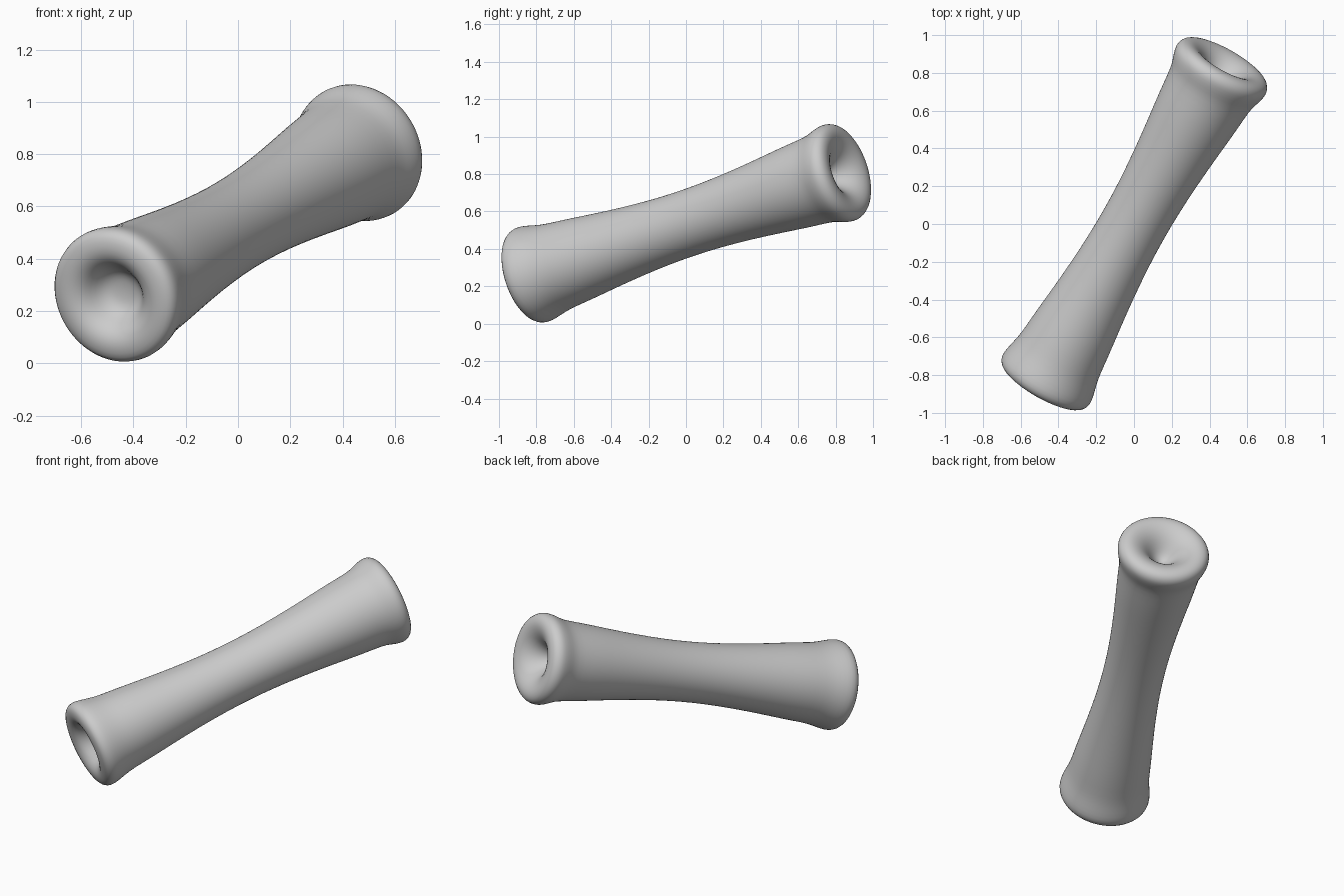
import bpy, bmesh, math
from mathutils import Vector, Matrix

if "Cube" in bpy.data.objects:
    bpy.data.objects.remove(bpy.data.objects["Cube"])

SEGMENTS = 40

# Lathe profile as (distance along the axis, radius), from the front dimple to the back dimple
front_dimple = [(-0.92, 0.03), (-0.925, 0.06), (-0.945, 0.09), (-0.985, 0.115), (-1.015, 0.14)]
front_rim = [(-1.034, 0.18), (-1.03, 0.225), (-1.017, 0.255), (-0.985, 0.269), (-0.94, 0.262), (-0.88, 0.247)]
shaft = [(-0.82, 0.236), (-0.7, 0.227), (-0.55, 0.21), (-0.35, 0.191), (-0.15, 0.179)]
back_rim = [(0.88, 0.244), (0.92, 0.259), (0.96, 0.270), (0.99, 0.271), (1.02, 0.255), (1.033, 0.225), (1.034, 0.19)]
back_dimple = [(1.017, 0.145), (0.985, 0.105), (0.94, 0.07), (0.91, 0.045), (0.895, 0.02)]
profile = (front_dimple + front_rim + shaft + [(0.0, 0.177)]
           + [(-s, r) for s, r in reversed(shaft)] + back_rim + back_dimple)

# Spin the profile into a closed tube
bm = bmesh.new()
rings = []
for s, r in profile:
    rings.append([bm.verts.new((r * math.cos(2 * math.pi * i / SEGMENTS),
                                r * math.sin(2 * math.pi * i / SEGMENTS), s))
                  for i in range(SEGMENTS)])
for a, b in zip(rings, rings[1:]):
    for i in range(SEGMENTS):
        j = (i + 1) % SEGMENTS
        bm.faces.new((a[i], a[j], b[j], b[i]))

# Close the dimple floors
for ring, s in ((rings[0], -0.918), (rings[-1], 0.89)):
    tip = bm.verts.new((0, 0, s))
    for i in range(SEGMENTS):
        bm.faces.new((ring[i], ring[(i + 1) % SEGMENTS], tip))
bmesh.ops.recalc_face_normals(bm, faces=bm.faces)
for f in bm.faces:
    f.smooth = True

# Tilt the shaft along its diagonal axis
axis = Vector((0.472, 0.836, 0.278)).normalized()
bm.transform(Matrix.Translation((0, 0, 0.535)) @ axis.to_track_quat('Z', 'Y').to_matrix().to_4x4())

mesh = bpy.data.meshes.new("flared_shaft")
bm.to_mesh(mesh)
bm.free()
obj = bpy.data.objects.new("flared_shaft", mesh)
bpy.context.collection.objects.link(obj)
sub = obj.modifiers.new("smooth", 'SUBSURF')
sub.levels = sub.render_levels = 1
